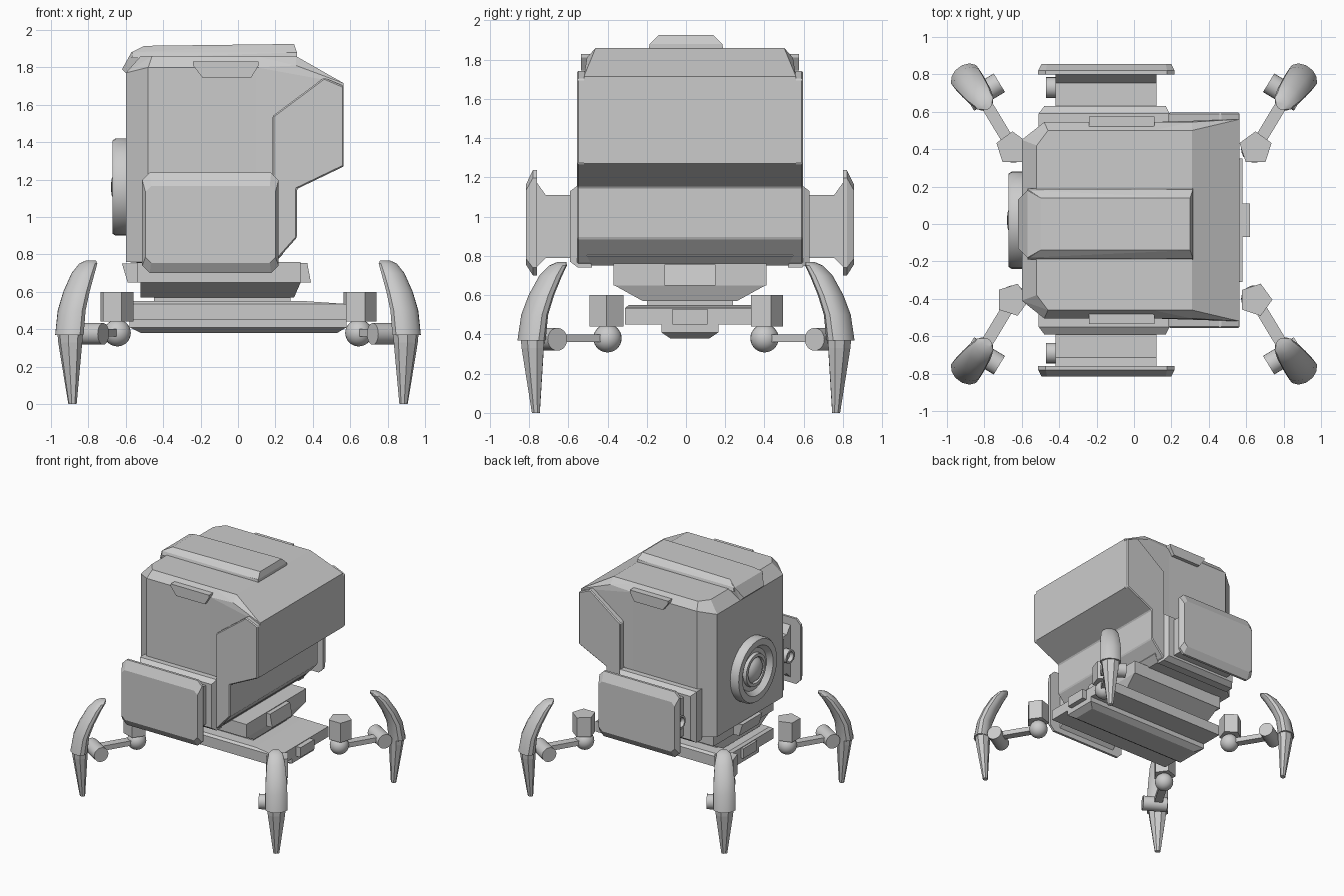
import bpy, bmesh, math
from mathutils import Vector, Matrix

if "Cube" in bpy.data.objects:
    bpy.data.objects.remove(bpy.data.objects["Cube"])

CY = 0.02  # the body sits slightly behind the leg centre


def finish(name, bm, smooth=False):
    bmesh.ops.recalc_face_normals(bm, faces=bm.faces)
    me = bpy.data.meshes.new(name)
    bm.to_mesh(me)
    bm.free()
    ob = bpy.data.objects.new(name, me)
    bpy.context.collection.objects.link(ob)
    if smooth:
        bpy.ops.object.select_all(action='DESELECT')
        ob.select_set(True)
        bpy.context.view_layer.objects.active = ob
        bpy.ops.object.shade_smooth_by_angle(angle=math.radians(35))
    return ob


def hull(name, pts, bevel=0.0):
    bm = bmesh.new()
    for p in pts:
        bm.verts.new(p)
    r = bmesh.ops.convex_hull(bm, input=bm.verts)
    junk = [g for g in set(r['geom_interior'] + r['geom_unused']) if isinstance(g, bmesh.types.BMVert)]
    bmesh.ops.delete(bm, geom=junk, context='VERTS')
    bmesh.ops.dissolve_limit(bm, angle_limit=0.01, verts=bm.verts, edges=bm.edges)
    ob = finish(name, bm)
    if bevel:
        m = ob.modifiers.new('bevel', 'BEVEL')
        m.width, m.segments = bevel, 1
    return ob


def sym(pts, cy=CY):
    return [(x, cy + s * y, z) for x, y, z in pts for s in (1, -1)]


def box(x0, x1, hy, z0, z1):
    return [(x, hy, z) for x in (x0, x1) for z in (z0, z1)]


def prism(name, prof, y0, y1, bevel=0.0):
    bm = bmesh.new()
    f = bm.faces.new([bm.verts.new((x, y0, z)) for x, z in prof])
    r = bmesh.ops.extrude_face_region(bm, geom=[f])
    bmesh.ops.translate(bm, vec=(0, y1 - y0, 0),
                        verts=[v for v in r['geom'] if isinstance(v, bmesh.types.BMVert)])
    ob = finish(name, bm)
    if bevel:
        m = ob.modifiers.new('bevel', 'BEVEL')
        m.width, m.segments = bevel, 1
    return ob


def rod(name, a, b, r, n=24, spin=0.0, smooth=True):
    a, b = Vector(a), Vector(b)
    bm = bmesh.new()
    rot = (b - a).to_track_quat('Z', 'Y').to_matrix().to_4x4()
    bmesh.ops.create_cone(bm, cap_ends=True, segments=n, radius1=r, radius2=r, depth=(b - a).length,
                          matrix=Matrix.Translation((a + b) / 2) @ rot @ Matrix.Rotation(spin, 4, 'Z'))
    return finish(name, bm, smooth)


def lathe_x(name, prof, x, y, z, n=32):
    # profile of (radius, depth), turned about an axis pointing to -x
    bm = bmesh.new()
    rings = [[bm.verts.new((x - d, y + r * math.cos(2 * math.pi * i / n), z + r * math.sin(2 * math.pi * i / n)))
              for i in range(n)] for r, d in prof]
    for a, b in zip(rings, rings[1:]):
        for i in range(n):
            bm.faces.new((a[i], a[(i + 1) % n], b[(i + 1) % n], b[i]))
    bm.faces.new(rings[0])
    bm.faces.new(rings[-1])
    return finish(name, bm, True)


def loft(name, rings, place, n=8, smooth=True):
    # rings of (inner s, outer s, z, half width), rounded on the outer side
    bm = bmesh.new()
    loops = []
    for s0, s1, z, w in rings:
        c, h = (s0 + s1) / 2, (s1 - s0) / 2
        loops.append([bm.verts.new(place(c + h * math.cos(t), w * math.sin(t), z))
                      for t in [2 * math.pi * (i + 0.5) / n for i in range(n)]])
    for a, b in zip(loops, loops[1:]):
        for i in range(n):
            bm.faces.new((a[i], a[(i + 1) % n], b[(i + 1) % n], b[i]))
    bm.faces.new(loops[0])
    bm.faces.new(loops[-1])
    return finish(name, bm, smooth)


# main body with chamfered rear corners and top edges
hull("body", sym([(-0.60, 0.43, 0.76), (-0.48, 0.525, 0.76), (0.24, 0.525, 0.80), (0.19, 0.50, 0.75),
                  (-0.48, 0.50, 0.75), (-0.60, 0.43, 1.77), (-0.48, 0.525, 1.80), (0.24, 0.525, 1.80),
                  (-0.52, 0.40, 1.86), (-0.46, 0.48, 1.86), (0.24, 0.48, 1.86)]))
# overhanging head and raised front shell
hull("head_core", sym([(0.1, 0.525, 1.80), (0.1, 0.48, 1.86), (0.31, 0.48, 1.86), (0.31, 0.525, 1.81),
                       (0.565, 0.54, 1.715), (0.565, 0.54, 1.27), (0.31, 0.525, 1.15), (0.1, 0.525, 1.15)]))
prism("front_shell", [(0.185, 1.54), (0.46, 1.745), (0.565, 1.70), (0.565, 1.27), (0.315, 1.15),
                      (0.315, 0.89), (0.20, 0.76), (0.185, 0.76)], CY - 0.575, CY + 0.575, 0.01)

# raised strip on the roof, bending down the rear
strip = [(-0.57, 0.19, 1.85), (0.315, 0.19, 1.85), (0.315, 0.185, 1.88), (-0.56, 0.18, 1.88),
         (-0.50, 0.14, 1.915), (0.30, 0.14, 1.925)]
hull("roof_strip", sym(strip, 0))
hull("roof_strip_rear", sym([(-0.60, 0.15, 1.77), (-0.62, 0.13, 1.79), (-0.50, 0.14, 1.915),
                             (-0.57, 0.18, 1.88), (-0.50, 0.19, 1.85)], 0))

# turned vent disc on the rear
lathe_x("rear_vent", [(0.26, -0.01), (0.26, 0.055), (0.25, 0.07), (0.20, 0.07), (0.17, 0.03), (0.135, 0.03),
                      (0.13, 0.055), (0.105, 0.055), (0.10, 0.035), (0.08, 0.06), (0.045, 0.075), (0.01, 0.08)],
        -0.60, CY, 1.16)

for s, side in ((-1, "front"), (1, "back")):
    def P(pts):
        return [(x, CY + s * y, z) for x, y, z in pts]

    # grip below the roof edge
    grip = [(-0.24, 1.83), (0.11, 1.83), (0.11, 1.81), (0.07, 1.745), (-0.19, 1.745), (-0.24, 1.81)]
    prism(side + "_grip", grip, CY + s * 0.48, CY + s * 0.555)

    # shoulder flange, block and flared rim
    def slab(x0, x1, z0, z1, y):
        return [(x, y, z) for x in (x0, x1) for z in (z0, z1)]
    hull(side + "_shoulder_flange", P(slab(-0.51, 0.19, 0.74, 1.16, 0.50) + slab(-0.51, 0.19, 0.74, 1.16, 0.57)
                                      + slab(-0.48, 0.17, 0.77, 1.13, 0.61)))
    hull(side + "_shoulder_block", P(slab(-0.42, 0.12, 0.79, 1.11, 0.59) + slab(-0.42, 0.12, 0.79, 1.11, 0.74)))
    hull(side + "_shoulder_rim", P(slab(-0.42, 0.12, 0.79, 1.11, 0.735) + slab(-0.42, 0.12, 0.74, 1.18, 0.785)))

    # armour plate with cut corners and bent-in edges
    def octa(x0, x1, z0, z1, c, y):
        return [(x, y, z) for a, b, q in ((x0, c, z0), (x1, -c, z0), (x0, c, z1), (x1, -c, z1))
                for x, z in ((a + b, q), (a, q + (c if q == z0 else -c)))]
    hull(side + "_armour_plate", P(octa(-0.512, 0.217, 0.70, 1.237, 0.04, 0.78)
                                   + octa(-0.512, 0.217, 0.70, 1.237, 0.04, 0.80)
                                   + octa(-0.495, 0.20, 0.755, 1.165, 0.03, 0.835)))
    # small exhaust behind the plate
    lathe_x(side + "_exhaust", [(0.055, -0.02), (0.055, 0.05), (0.04, 0.05), (0.035, 0.02), (0.005, 0.02)],
            -0.42, CY + s * 0.71, 0.95, 20)

# turret collar under the body
hull("collar_flange", sym(box(-0.54, 0.335, 0.39, 0.65, 0.76)))
hull("collar_tab", sym([(-0.62, 0.13, 0.75), (-0.59, 0.13, 0.65), (0.37, 0.13, 0.755), (0.39, 0.13, 0.65)]))
hull("collar_taper", sym(box(-0.52, 0.335, 0.385, 0.65, 0.66) + box(-0.52, 0.30, 0.24, 0.57, 0.60)))
hull("collar_neck", sym(box(-0.45, 0.28, 0.22, 0.53, 0.58)))

# base deck, keel and end tab
hull("base_deck", sym(box(-0.58, 0.58, 0.33, 0.45, 0.535) + box(-0.56, 0.36, 0.31, 0.53, 0.55)))
hull("keel", sym(box(-0.58, 0.58, 0.145, 0.41, 0.47) + box(-0.52, 0.53, 0.10, 0.38, 0.40)))
hull("base_end_tab", sym(box(-0.60, 0.62, 0.09, 0.45, 0.53)))

# four identical legs
U = Vector((0.6, 0.8, 0))
for sx in (-1, 1):
    for sy in (-1, 1):
        name = ("back" if sy > 0 else "front") + ("_right" if sx > 0 else "_left")

        def L(x, y, z):
            return (sx * x, sy * y, z)

        def foot(s, w, z):
            return L(0.885 + s * U.x - w * U.y, 0.765 + s * U.y + w * U.x, z)

        rod(name + "_hip_post", L(0.65, 0.405, 0.44), L(0.65, 0.405, 0.60), 0.09, 5,
            math.pi if sy > 0 else math.pi / 2, False)
        bm = bmesh.new()
        bmesh.ops.create_uvsphere(bm, u_segments=24, v_segments=14, radius=0.072,
                                  matrix=Matrix.Translation(L(0.645, 0.40, 0.38)))
        finish(name + "_hip_ball", bm, True)
        # flat arm out to the knee
        a, b, n = Vector((0.645, 0.40, 0)), Vector((0.82, 0.69, 0)), Vector((0.86, -0.51, 0)) * 0.032
        hull(name + "_arm", [L(p.x + k * n.x, p.y + k * n.y, z) for p in (a, b) for k in (-1, 1)
                             for z in (0.36, 0.40)])
        rod(name + "_knee", L(0.72, 0.755, 0.375), L(0.885, 0.655, 0.375), 0.058)
        loft(name + "_shin_guard", [(-0.185, -0.145, 0.768, 0.03), (-0.18, -0.10, 0.75, 0.055),
                                    (-0.145, -0.045, 0.70, 0.07), (-0.09, 0.02, 0.60, 0.08),
                                    (-0.05, 0.065, 0.50, 0.085), (-0.035, 0.09, 0.37, 0.086)], foot, 12)
        loft(name + "_spike", [(-0.04, 0.08, 0.39, 0.075), (-0.035, 0.075, 0.33, 0.07),
                               (-0.02, 0.02, 0.0, 0.024)], foot, 8, False)
